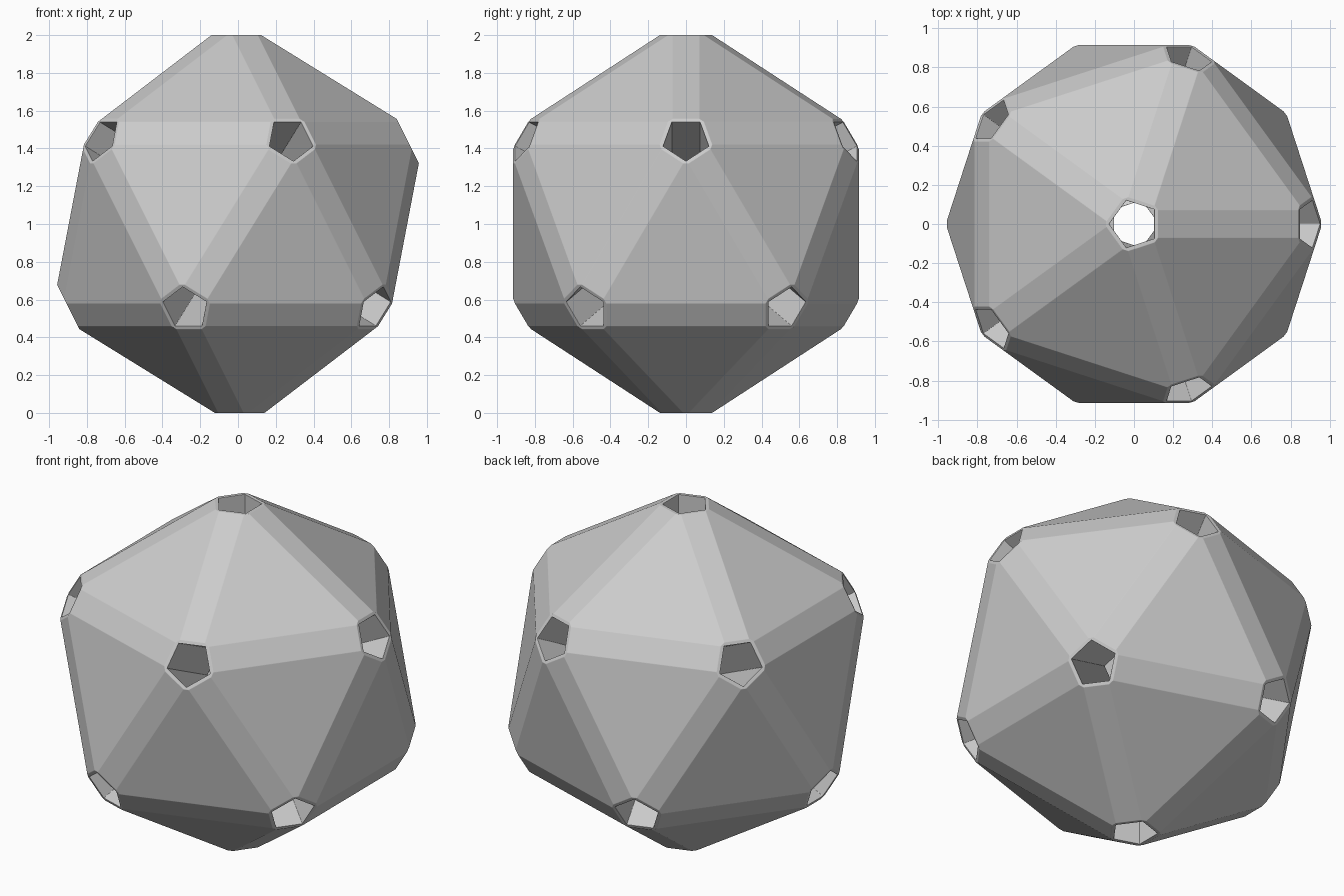
import bpy, bmesh
from math import sin, cos, radians, sqrt
from itertools import combinations
from mathutils import Vector

if "Cube" in bpy.data.objects:
    bpy.data.objects.remove(bpy.data.objects["Cube"])

# The 12 corner directions of an icosahedron, one corner straight up
corners = [Vector((0, 0, 1)), Vector((0, 0, -1))]
for k in range(5):
    for start, side in ((0, 1), (36, -1)):
        a = radians(start + 72 * k)
        corners.append(Vector((2 * cos(a), 2 * sin(a), side)) / sqrt(5))


def near(a, b):
    return a.dot(b) > 0.4


edges = [(a + b).normalized() for a, b in combinations(corners, 2) if near(a, b)]
faces = [(a + b + c).normalized() for a, b, c in combinations(corners, 3)
         if near(a, b) and near(b, c) and near(a, c)]


def carve(groups):
    """Cut a cube down with planes given as (directions, distance) groups."""
    bm = bmesh.new()
    bmesh.ops.create_cube(bm, size=4)
    for dirs, dist in groups:
        for d in dirs:
            cut = bmesh.ops.bisect_plane(
                bm, geom=bm.verts[:] + bm.edges[:] + bm.faces[:], dist=1e-5,
                plane_co=d * dist, plane_no=d, clear_outer=True)
            rim = [g for g in cut["geom_cut"] if isinstance(g, bmesh.types.BMEdge)]
            if len(rim) > 2:
                bmesh.ops.edgeloop_fill(bm, edges=rim)
    bmesh.ops.recalc_face_normals(bm, faces=bm.faces)
    return bm


def finish(bm, name):
    mesh = bpy.data.meshes.new(name)
    bm.to_mesh(mesh)
    bm.free()
    obj = bpy.data.objects.new(name, mesh)
    obj.location.z = 1
    bpy.context.collection.objects.link(obj)
    return obj


# Body: triangles, chamfered edges and cut-off corners
body = finish(carve([(faces, 0.88), (edges, 0.915), (corners, 1.0)]),
              "icosahedron_body")

# Tunnels: pentagonal shafts growing from a small central dodecahedron
apothem = 0.103
bm = carve([(corners, apothem * (1 + sqrt(5)) / 2)])
for f in bmesh.ops.extrude_discrete_faces(bm, faces=bm.faces[:])["faces"]:
    n = f.normal.copy()
    for v in f.verts:
        v.co += n * 1.2
bmesh.ops.remove_doubles(bm, verts=bm.verts[:], dist=1e-4)
bmesh.ops.recalc_face_normals(bm, faces=bm.faces)
cutter = finish(bm, "tunnel_cutter")
cutter.hide_render = True
cutter.hide_set(True)

cut = body.modifiers.new("tunnels", "BOOLEAN")
cut.object = cutter
cut.operation = "DIFFERENCE"
cut.solver = "EXACT"

# Small softened edges everywhere
bevel = body.modifiers.new("soft_edges", "BEVEL")
bevel.width = 0.012
bevel.segments = 2
bevel.limit_method = "ANGLE"
bevel.angle_limit = radians(15)
